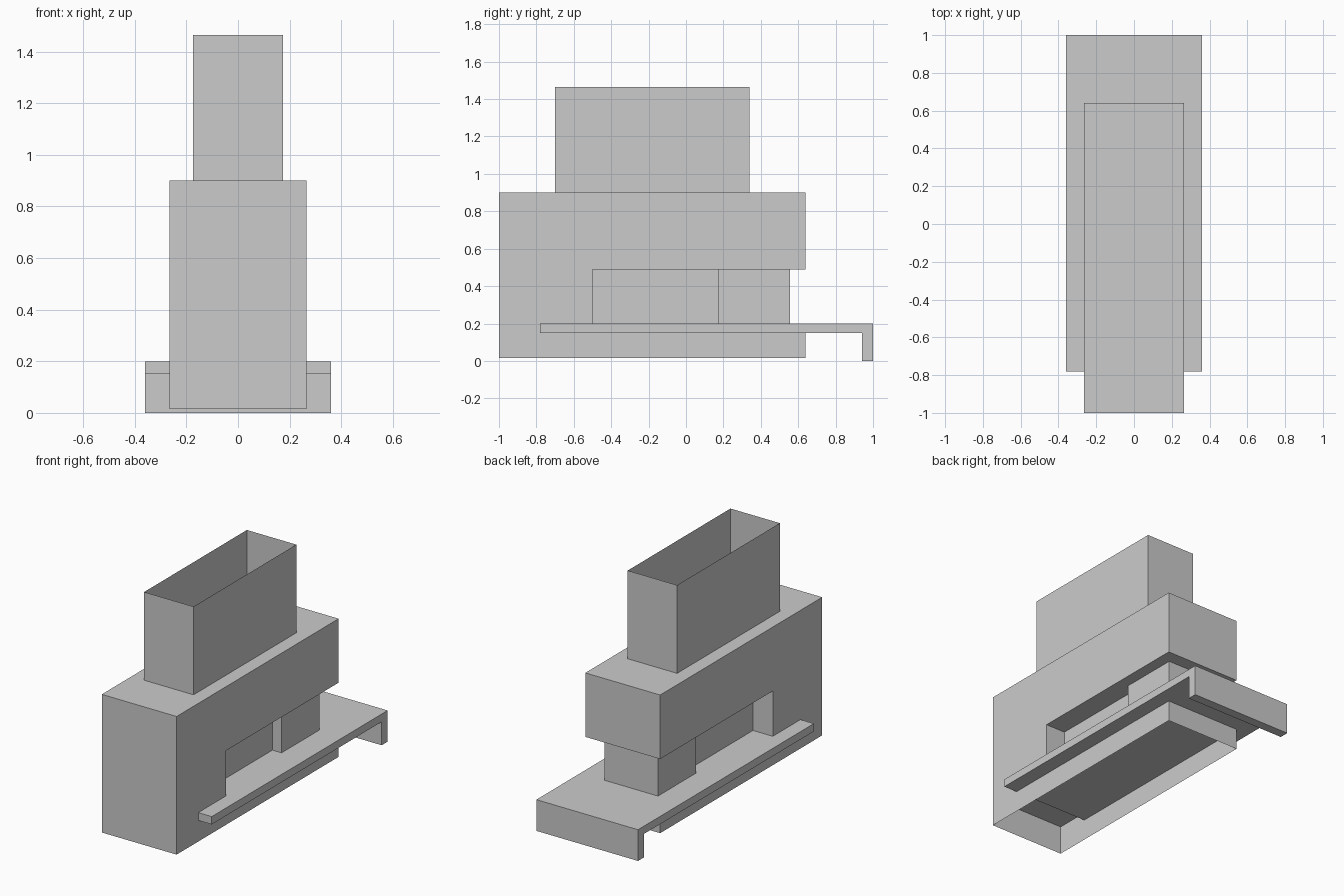
import bpy
import bmesh

if "Cube" in bpy.data.objects:
    bpy.data.objects.remove(bpy.data.objects["Cube"])


def extrude(name, outline, place, lo, hi, caps=True):
    """Extrude a 2D outline from lo to hi; place(a, b, t) gives the 3D point."""
    bm = bmesh.new()
    ends = [[bm.verts.new(place(a, b, t)) for a, b in outline] for t in (lo, hi)]
    n = len(outline)
    for i in range(n):
        j = (i + 1) % n
        bm.faces.new((ends[0][i], ends[0][j], ends[1][j], ends[1][i]))
    if caps:
        bm.faces.new(ends[0][::-1])
        bm.faces.new(ends[1])
    # outlines run counter-clockwise, so walls already face outward
    if caps:
        bmesh.ops.recalc_face_normals(bm, faces=bm.faces)
    mesh = bpy.data.meshes.new(name)
    bm.to_mesh(mesh)
    bm.free()
    obj = bpy.data.objects.new(name, mesh)
    bpy.context.collection.objects.link(obj)
    return obj


def side(y, z, x):
    return (x, y, z)


def plan(x, y, z):
    return (x, y, z)


def rect(hx, y0, y1):
    return [(-hx, y0), (hx, y0), (hx, y1), (-hx, y1)]


BODY = 0.265

# Main body: front block with an overhanging upper block
extrude("body", [(-1, 0.2), (-0.5, 0.2), (-0.5, 0.49), (0.64, 0.49),
                 (0.64, 0.9), (-1, 0.9)], side, -BODY, BODY)

# Thin-walled base, open underneath
extrude("base_skirt", rect(BODY, -1, 0.64), plan, 0.015, 0.2, caps=False)

# Recessed core widening into the rear column
half = [(0.125, -0.5), (0.125, 0.17), (0.19, 0.17), (0.19, 0.555)]
core = half + [(-x, y) for x, y in reversed(half)]
extrude("recessed_core", core, plan, 0.2, 0.49, caps=False)

# Chimney-like open tube on top of the body
extrude("top_tube", rect(0.175, -0.7, 0.34), plan, 0.9, 1.465, caps=False)

# Wide plate with a downturned lip at the back
extrude("lipped_plate", [(-0.78, 0.15), (0.94, 0.15), (0.94, 0), (1, 0),
                         (1, 0.2), (-0.78, 0.2)], side, -0.36, 0.36)
